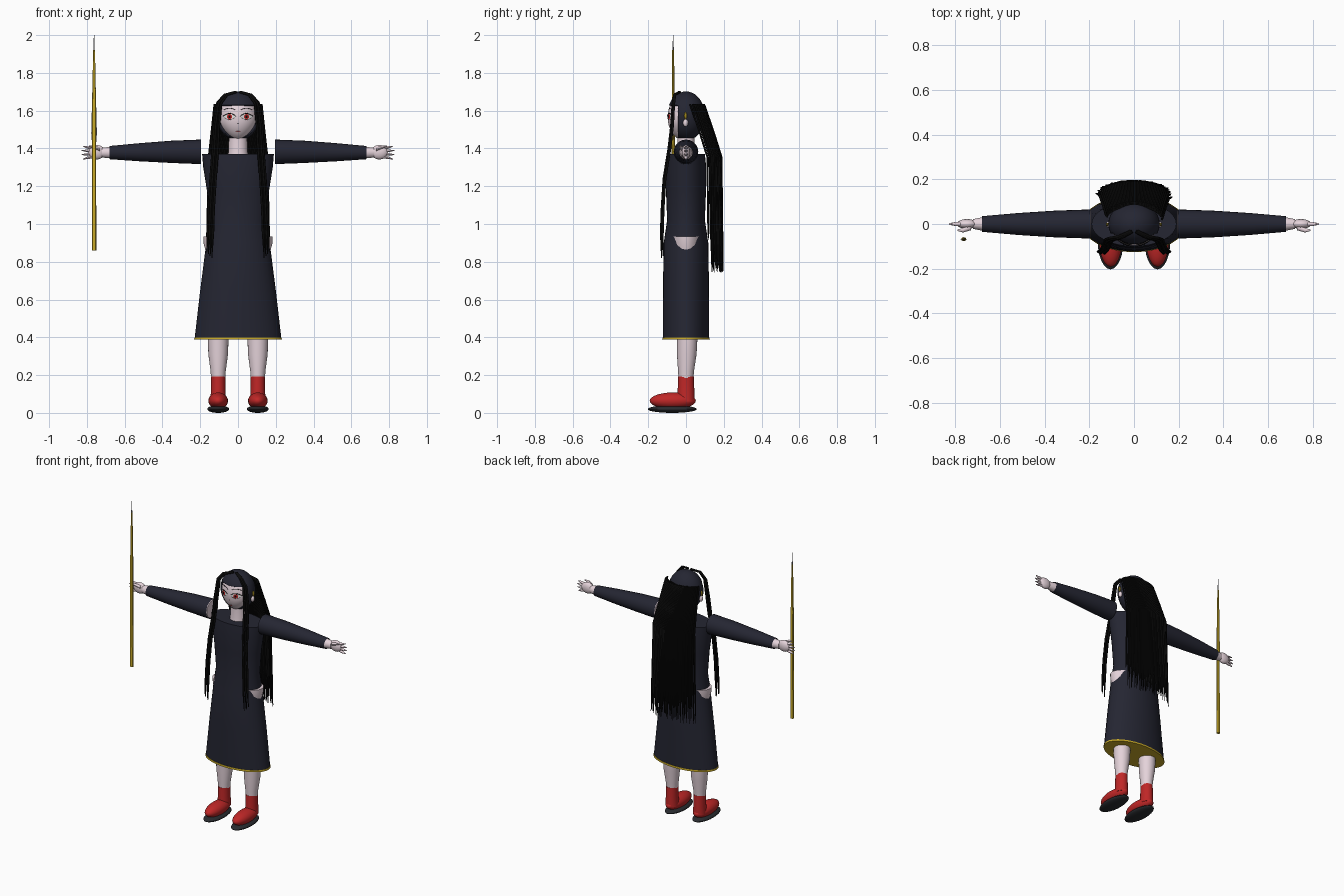
import bpy, bmesh, math, random
from mathutils import Vector

random.seed(4)
if "Cube" in bpy.data.objects:
    bpy.data.objects.remove(bpy.data.objects["Cube"])


def material(name, r, g, b):
    m = bpy.data.materials.new(name)
    m.use_nodes = True
    m.diffuse_color = (r, g, b, 1)
    m.node_tree.nodes["Principled BSDF"].inputs["Base Color"].default_value = (r, g, b, 1)
    return m


CLOTH = material("dark navy", .018, .019, .032)
HAIR = material("hair black", .003, .003, .003)
SKIN = material("pale skin", .78, .65, .70)
RED = material("boot red", .52, .02, .02)
GOLD = material("gold", .58, .40, .02)
SOLE = material("sole grey", .022, .024, .028)
STEEL = material("steel grey", .25, .25, .27)
WHITE = material("eye white", .85, .85, .85)


def finish(name, bm, mat, smooth=True):
    bmesh.ops.recalc_face_normals(bm, faces=bm.faces)
    mesh = bpy.data.meshes.new(name)
    bm.to_mesh(mesh)
    bm.free()
    mesh.materials.append(mat)
    ob = bpy.data.objects.new(name, mesh)
    bpy.context.collection.objects.link(ob)
    bpy.ops.object.select_all(action='DESELECT')
    ob.select_set(True)
    bpy.context.view_layer.objects.active = ob
    if smooth:
        bpy.ops.object.shade_smooth_by_angle(angle=math.radians(40))
    return ob


def loft(name, mat, sections, axis='z', sides=24, caps=True):
    """Skin elliptical sections: (position, centre1, centre2, radius1, radius2)."""
    bm = bmesh.new()
    rings = []
    for p, a, b, ra, rb in sections:
        ring = []
        for i in range(sides):
            t = math.tau * i / sides
            u, v = a + ra * math.cos(t), b + rb * math.sin(t)
            ring.append(bm.verts.new((u, v, p) if axis == 'z' else (p, u, v)))
        rings.append(ring)
    for lo, hi in zip(rings, rings[1:]):
        for i in range(sides):
            j = (i + 1) % sides
            bm.faces.new((lo[i], lo[j], hi[j], hi[i]))
    if caps:
        bm.faces.new(rings[0])
        bm.faces.new(rings[-1])
    return finish(name, bm, mat)


def ball_mesh(centre, radii, u=32, v=20):
    bm = bmesh.new()
    bmesh.ops.create_uvsphere(bm, u_segments=u, v_segments=v, radius=1)
    bmesh.ops.scale(bm, vec=radii, verts=bm.verts)
    bmesh.ops.translate(bm, vec=centre, verts=bm.verts)
    return bm


def ball(name, mat, centre, radii, u=24, v=14):
    return finish(name, ball_mesh(centre, radii, u, v), mat)


def strands(name, mat, paths, depth):
    """Tapered locks; every path is a list of (point, radius factor)."""
    cu = bpy.data.curves.new(name, 'CURVE')
    cu.dimensions = '3D'
    cu.bevel_depth = depth
    cu.bevel_resolution = 1
    cu.use_fill_caps = True
    for path in paths:
        sp = cu.splines.new('POLY')
        sp.points.add(len(path) - 1)
        for pt, (co, r) in zip(sp.points, path):
            pt.co = (*co, 1)
            pt.radius = r
    cu.materials.append(mat)
    ob = bpy.data.objects.new(name, cu)
    bpy.context.collection.objects.link(ob)
    bpy.ops.object.select_all(action='DESELECT')
    ob.select_set(True)
    bpy.context.view_layer.objects.active = ob
    bpy.ops.object.convert(target='MESH')


# Dress, gold hem and hips
loft("dress", CLOTH, [(.39, 0, 0, .23, .123), (.65, 0, 0, .2, .122), (.9, 0, 0, .168, .118),
                      (1.02, 0, 0, .152, .1), (1.18, 0, 0, .165, .106), (1.3, 0, 0, .184, .107),
                      (1.37, 0, 0, .19, .1)], sides=32)
loft("gold_hem", GOLD, [(.388, 0, 0, .232, .126), (.4, 0, 0, .231, .125)], sides=32)
loft("hips", SKIN, [(.84, 0, 0, .165, .085), (.89, 0, 0, .181, .092), (.935, 0, 0, .184, .096)])
loft("neck", SKIN, [(1.36, 0, 0, .054, .05), (1.39, 0, 0, .05, .045), (1.48, 0, 0, .048, .045)])

# Arms, hands, legs and boots, once per side
for side, s in (("left", 1), ("right", -1)):
    loft(side + "_sleeve", CLOTH, [(s * .197, 0, 1.382, .065, .065), (s * .35, 0, 1.382, .06, .059),
                                   (s * .52, 0, 1.38, .049, .048), (s * .68, 0, 1.378, .035, .035)],
         axis='x', caps=False)
    loft(side + "_arm", SKIN, [(s * .195, 0, 1.382, .06, .06), (s * .5, 0, 1.38, .045, .045),
                               (s * .68, 0, 1.378, .03, .03), (s * .72, 0, 1.378, .022, .026)], axis='x')
    ball(side + "_palm", SKIN, (s * .748, 0, 1.38), (.045, .022, .038))
    for k in range(4):
        d = (k - 1.5) * .014
        loft(side + "_finger", SKIN, [(s * .765, 0, 1.378 + d, .011, .009),
                                      (s * .8, 0, 1.378 + d * 1.35, .009, .007),
                                      (s * (.832 - abs(d) * .6), 0, 1.378 + d * 1.6, .003, .002)],
             axis='x', sides=10)
    loft(side + "_thumb", SKIN, [(s * .73, -.015, 1.395, .013, .01), (s * .765, -.028, 1.408, .01, .008),
                                 (s * .79, -.028, 1.412, .003, .003)], axis='x', sides=10)
    x = s * .105
    loft(side + "_leg", SKIN, [(.15, x, 0, .036, .038), (.22, x, 0, .04, .042), (.31, x, .004, .052, .052),
                               (.4, x, .006, .055, .055), (.6, x, 0, .06, .06)])
    loft(side + "_boot_shaft", RED, [(.06, x, 0, .042, .046), (.12, x, 0, .038, .044),
                                     (.192, x, 0, .038, .042)])
    ball(side + "_boot_foot", RED, (x, -.07, .064), (.052, .122, .044))
    ball(side + "_boot_sole", SOLE, (x, -.073, .02), (.058, .13, .02))
    # Ear with a gold drop
    ball(side + "_ear", SKIN, (s * .113, -.002, 1.535), (.012, .014, .02))
    ball(side + "_earring", GOLD, (s * .119, -.002, 1.573), (.007, .008, .02), 6, 4)

# Face tapering to the chin
HEAD = Vector((0, -.002, 1.565))
RADII = Vector((.103, .095, .125))


def jaw(z):
    return 1 - .28 * max(0, (1.54 - z) / .1) ** 1.5


bm = ball_mesh(HEAD, RADII, 40, 28)
for v in bm.verts:
    v.co.x *= jaw(v.co.z)
finish("face", bm, SKIN)

# Hair cap with a straight fringe line and an open front
bm = ball_mesh((0, 0, 1.572), (.115, .1, .13))
for co, no in (((0, 0, 1.628), (0, 0, 1)), ((0, -.042, 0), (0, 1, 0))):
    bmesh.ops.bisect_plane(bm, geom=bm.verts[:] + bm.edges[:] + bm.faces[:], plane_co=co, plane_no=no)
front = [f for f in bm.faces if f.calc_center_median().y < -.042 and f.calc_center_median().z < 1.628]
bmesh.ops.delete(bm, geom=front, context='FACES')
cap = finish("hair_cap", bm, CLOTH)
cap.modifiers.new("thickness", 'SOLIDIFY').thickness = .01


# Painted features follow the face surface
def on_face(x, z, lift):
    fx, fz = x / jaw(z) / RADII.x, (z - HEAD.z) / RADII.z
    return (x, HEAD.y - RADII.y * math.sqrt(max(0, 1 - fx * fx - fz * fz)) - lift, z)


def spot(name, mat, x, z, rx, rz, lift):
    bm = bmesh.new()
    mid = bm.verts.new(on_face(x, z, lift))
    rim = [bm.verts.new(on_face(x + rx * math.cos(math.tau * i / 20), z + rz * math.sin(math.tau * i / 20), lift))
           for i in range(20)]
    for i in range(20):
        bm.faces.new((mid, rim[i - 1], rim[i]))
    for f in bm.faces:
        f.normal_update()
        if f.normal.y > 0:
            f.normal_flip()
    finish(name, bm, mat)


def arc(name, mat, x, z, half, rise, thick, lift):
    path = []
    for i in range(9):
        t = i / 4 - 1
        path.append((on_face(x + half * t, z + rise * (1 - t * t), lift), 1.15 - abs(t) * .7))
    strands(name, mat, path and [path], thick)


for side, s in (("left", 1), ("right", -1)):
    x = s * .045
    spot(side + "_eye", WHITE, x, 1.568, .031, .015, .002)
    spot(side + "_iris", RED, x, 1.568, .014, .014, .004)
    spot(side + "_pupil", HAIR, x, 1.568, .006, .008, .006)
    arc(side + "_upper_lash", HAIR, x, 1.571, .034, .014, .0025, .003)
    arc(side + "_lower_lash", HAIR, x, 1.563, .026, -.011, .001, .003)
    arc(side + "_brow", HAIR, x, 1.603, .033, .01, .002, .002)
arc("mouth", RED, 0, 1.492, .013, -.002, .0015, .001)
spot("nose", HAIR, 0, 1.532, .003, .003, .002)

# Long back hair: layered locks starting on an arc round the head
locks = []
for layer in range(3):
    n = 44
    for i in range(n):
        t = 2 * (i + .33 * layer) / n - 1 + .01
        y = .028 + .068 * math.sqrt(max(0, 1 - t * t)) - .007 * layer
        x = .126 * t
        end = .74 + .1 * layer * random.random() + .05 * random.random()
        locks.append([((x, y, 1.635), 1), ((x * 1.12, y + .05, 1.49), 1.05),
                      ((x * 1.24, y + .092, 1.355), 1.1), ((x * 1.31, y + .097, .95), 1),
                      ((x * 1.36 + random.uniform(-.006, .006), y + .1, end), .3)])
strands("back_hair", HAIR, locks, .005)

# Two long front locks sweeping from the crown
ROUTE = [(.012, -.035, 1.699), (.065, -.062, 1.684), (.1, -.07, 1.64), (.114, -.078, 1.52), (.12, -.092, 1.4),
         (.132, -.118, 1.24), (.142, -.128, 1.08), (.146, -.132, .95), (.152, -.13, .82)]
for side, s in (("left", 1), ("right", -1)):
    bundle = []
    for k in range(4):
        dx, dy = (k - 1.5) * .009, (k % 2) * .008
        path = []
        for j, (x, y, z) in enumerate(ROUTE):
            spread = min(1, .3 + j * .25)
            path.append(((s * (x + dx * spread), y + dy * spread, z + .01 * k * (j == 8)),
                         .35 if j == 8 else 1))
        bundle.append(path)
    strands(side + "_front_lock", HAIR, bundle, .0065)

# Gold staff with a steel tip
sx, sy = -.762, -.068
loft("staff", GOLD, [(.86, sx, sy, .012, .009), (1.4, sx, sy, .011, .009), (1.6, sx, sy, .011, .008),
                     (1.92, sx, sy, .005, .005)], sides=8)
loft("staff_guard", STEEL, [(1.36, sx, sy, .006, .004), (1.48, sx, sy, .015, .004),
                            (1.8, sx, sy, .007, .004)], sides=4)
loft("staff_tip", STEEL, [(1.91, sx, sy, .004, .004), (2.0, sx, sy, .0012, .0012)], sides=8)
